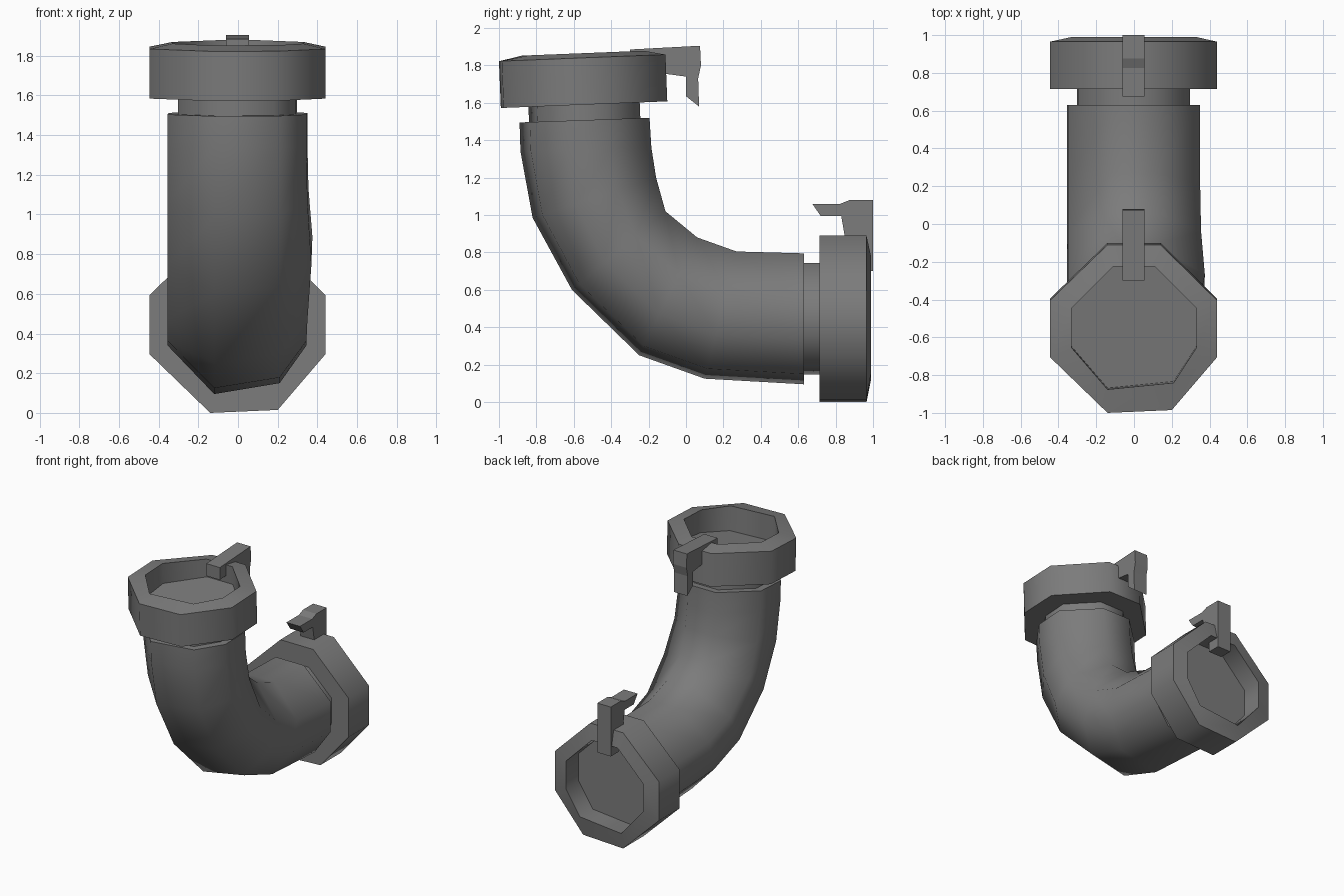
import bpy, bmesh, math

if "Cube" in bpy.data.objects:
    bpy.data.objects.remove(bpy.data.objects["Cube"])

# slightly irregular octagons (u across, v towards the inside of the bend)
OUTER = [(-.14, .445), (.14, .445), (.44, .15), (.44, -.15),
         (.20, -.43), (-.14, -.445), (-.445, -.15), (-.445, .15)]
INNER = [(-.11, .33), (.11, .33), (.33, .11), (.33, -.10),
         (.21, -.285), (-.14, -.32), (-.33, -.10), (-.33, .11)]
PIPE = [(-.12, .35), (.12, .35), (.35, .13), (.345, -.105),
        (.21, -.295), (-.12, -.35), (-.355, -.105), (-.35, .13)]
NECK = [(u * .85, v * .85) for u, v in PIPE]

# dark grey plastic
plastic = bpy.data.materials.new("dark_plastic")
plastic.diffuse_color = (.2, .2, .2, 1)
plastic.use_nodes = True
plastic.node_tree.nodes["Principled BSDF"].inputs["Base Color"].default_value = plastic.diffuse_color


def loft(name, rings, angle):
    """Skin a list of rings, cap both ends, smooth below the given angle."""
    bm = bmesh.new()
    rows = [[bm.verts.new(p) for p in ring] for ring in rings]
    n = len(rows[0])
    for a, b in zip(rows, rows[1:]):
        for i in range(n):
            j = (i + 1) % n
            bm.faces.new((a[i], a[j], b[j], b[i]))
    bm.faces.new(rows[0][::-1])
    bm.faces.new(rows[-1])
    bmesh.ops.recalc_face_normals(bm, faces=bm.faces)
    mesh = bpy.data.meshes.new(name)
    bm.to_mesh(mesh)
    bm.free()
    mesh.materials.append(plastic)
    ob = bpy.data.objects.new(name, mesh)
    bpy.context.collection.objects.link(ob)
    bpy.ops.object.select_all(action='DESELECT')
    ob.select_set(True)
    bpy.context.view_layer.objects.active = ob
    bpy.ops.object.shade_smooth_by_angle(angle=math.radians(angle))
    return ob


def top_frame(u, v, w):
    return (u, -.545 + v - .04 * w, 1.59 + w + .04 * v)


def end_frame(u, v, w):
    return (u, .715 + w, .445 + v)


def ring(shape, frame, w, slope=0):
    return [frame(u, v, w + slope * v) for u, v in shape]


# curved pipe: matching points on the inside and outside of the bend (y, z)
inside = [(-.195, 1.52), (-.185, 1.36), (-.16, 1.20), (-.11, 1.02),
          (.06, .88), (.27, .805), (.63, .795)]
outside = [(-.89, 1.495), (-.885, 1.34), (-.82, .985), (-.61, .60),
           (-.25, .25), (.10, .125), (.63, .095)]
bulge = [0, 0, .005, .025, .005, 0, 0]
rings = []
for (yi, zi), (yo, zo), b in zip(inside, outside, bulge):
    pts = []
    for u, v in PIPE:
        t = (v + .35) / .70
        x = u + b * (u > .3)
        pts.append((x, yo + (yi - yo) * t, zo + (zi - zo) * t))
    rings.append(pts)
loft("bent_pipe", rings, 70)

# necks and recessed collars at both ends
for label, frame, floor, slope in (("top", top_frame, .11, .08),
                                   ("end", end_frame, .12, 0)):
    loft(label + "_neck", [ring(NECK, frame, -.10), ring(NECK, frame, .01)], 70)
    loft(label + "_collar", [ring(OUTER, frame, 0), ring(OUTER, frame, .25),
                             ring(INNER, frame, .275),
                             ring(INNER, frame, floor, slope)], 70)

# latches: side profiles (y, z) extruded across x
top_latch = [(-.30, 1.885), (.075, 1.905), (.08, 1.80), (.065, 1.73),
             (.07, 1.58), (0, 1.635), (0, 1.74), (-.11, 1.755),
             (-.11, 1.80), (-.30, 1.79)]
end_latch = [(.675, 1.06), (.825, 1.06), (.875, 1.08), (1, 1.08),
             (1, .70), (.90, .70), (.90, .88), (.85, .88),
             (.83, .995), (.72, .995)]
for name, prof in (("top_latch", top_latch), ("end_latch", end_latch)):
    loft(name, [[(x, y, z) for y, z in prof] for x in (-.06, .055)], 10)
